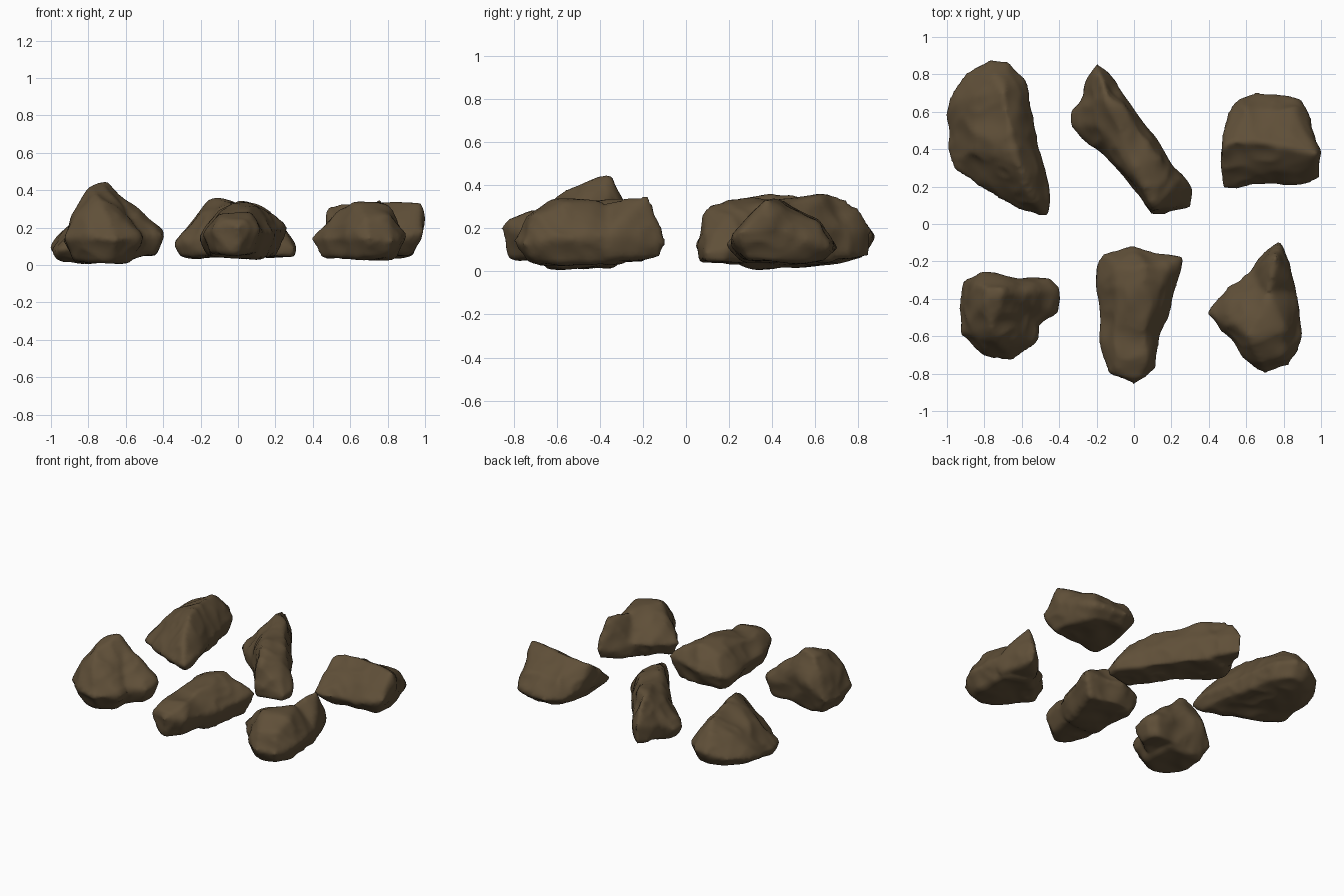
import bpy, bmesh
from mathutils import Vector, noise

stone = bpy.data.materials.new("brown stone")
stone.diffuse_color = (0.116, 0.079, 0.040, 1)


def lump(bm, rim, top, base, shrink):
    """Convex chunk: rim points at the widest height, extra points, shrunken rim as underside."""
    c = sum((Vector(p) for p in rim), Vector()) / len(rim)
    under = [(c.x + (x - c.x) * shrink, c.y + (y - c.y) * shrink, base) for x, y, z in rim]
    vs = [bm.verts.new(p) for p in list(rim) + list(top) + under]
    res = bmesh.ops.convex_hull(bm, input=vs)
    junk = {g for g in res["geom_interior"] + res["geom_unused"] if isinstance(g, bmesh.types.BMVert)}
    bmesh.ops.delete(bm, geom=list(junk), context='VERTS')


def rock(name, seed, *lumps):
    """Fuse the chunks into one weathered stone."""
    bm = bmesh.new()
    for l in lumps:
        lump(bm, *l)
    me = bpy.data.meshes.new(name)
    bm.to_mesh(me)
    bm.free()
    ob = bpy.data.objects.new(name, me)
    bpy.context.collection.objects.link(ob)
    rm = ob.modifiers.new("fuse", 'REMESH')
    rm.mode, rm.voxel_size = 'VOXEL', 0.018
    sm = ob.modifiers.new("wear", 'SMOOTH')
    sm.factor, sm.iterations = 0.5, 3
    dg = bpy.context.evaluated_depsgraph_get()
    me = bpy.data.meshes.new_from_object(ob.evaluated_get(dg))
    ob.modifiers.clear()
    ob.data = me
    # broad dents and ridges along the normals
    off = Vector((seed * 7.3, seed * 3.1, seed))
    moves = []
    for v in me.vertices:
        q = v.co + off
        d = 0.02 * noise.noise(q * 5) + 0.016 * (0.35 - abs(noise.noise(q * 8))) + 0.002
        moves.append(v.co + v.normal * d)
    for v, p in zip(me.vertices, moves):
        v.co = p
        v.co.z = max(p.z, 0)
    me.materials.clear()
    me.materials.append(stone)
    for p in me.polygons:
        p.use_smooth = True
        p.material_index = 0


# peaked stone with a side shoulder
rock("peaked_rock", 1,
     ([(-.92, -.29, .12), (-.8, -.26, .24), (-.69, -.28, .28), (-.55, -.3, .2), (-.52, -.5, .15),
       (-.52, -.63, .14), (-.65, -.74, .14), (-.8, -.69, .15), (-.93, -.59, .14), (-.94, -.4, .12)],
      [(-.8, -.42, .43), (-.7, -.35, .45), (-.76, -.56, .39), (-.87, -.5, .27), (-.64, -.62, .26),
       (-.8, -.33, .41)], .02, .68),
     ([(-.75, -.28, .2), (-.45, -.29, .18), (-.40, -.35, .17), (-.41, -.47, .16), (-.52, -.53, .17),
       (-.75, -.6, .17)],
      [(-.6, -.35, .34), (-.5, -.36, .27), (-.52, -.45, .25), (-.7, -.38, .42)], .05, .75))

# long wedge standing front to back
rock("wedge_rock", 2,
     ([(-.2, -.24, .14), (-.17, -.15, .16), (-.01, -.12, .18), (.1, -.14, .19), (.26, -.18, .2),
       (.2, -.4, .17), (.13, -.62, .17), (-.18, -.66, .16), (-.19, -.45, .15)],
      [(-.1, -.24, .28), (.06, -.22, .33), (.18, -.24, .28), (.06, -.58, .31), (-.1, -.55, .3)], .05, .76),
     ([(-.19, -.45, .16), (-.18, -.68, .17), (-.13, -.8, .2), (0, -.87, .21), (.11, -.77, .19), (.14, -.55, .17)],
      [(-.1, -.77, .26), (.07, -.75, .27), (.06, -.5, .32), (-.1, -.5, .3)], .06, .72))

# pointed stone with a raised tail
rock("pointed_rock", 3,
     ([(.38, -.48, .14), (.51, -.32, .15), (.66, -.22, .17), (.82, -.27, .17), (.87, -.4, .16),
       (.9, -.6, .15), (.83, -.76, .13), (.7, -.8, .14), (.59, -.72, .15), (.48, -.6, .14)],
      [(.5, -.48, .25), (.62, -.6, .33), (.72, -.4, .32), (.8, -.55, .31), (.68, -.74, .26), (.8, -.7, .26)],
      .04, .75),
     ([(.6, -.27, .14), (.72, -.14, .13), (.78, -.1, .14), (.81, -.2, .16), (.86, -.38, .15), (.65, -.45, .15)],
      [(.76, -.17, .35), (.72, -.35, .32)], .06, .85))

# broad slab sloping down to the left
rock("broad_rock", 4,
     ([(-.91, .81, .13), (-.77, .875, .16), (-.67, .87, .17), (-.58, .78, .17), (-.52, .48, .16),
       (-.49, .3, .15), (-.45, .13, .14), (-.455, .03, .12), (-.62, .08, .12), (-.8, .19, .1),
       (-.96, .28, .08), (-1.01, .43, .08), (-.99, .64, .1)],
      [(-.62, .32, .36), (-.66, .5, .36), (-.7, .7, .33), (-.85, .4, .25), (-.85, .68, .26),
       (-.55, .16, .27), (-.75, .8, .26), (-.97, .4, .02), (-.75, .3, .02), (-.75, .55, .02)], .07, .85))

# slanting broad-backed ridge with a stub at each end
rock("ridge_rock", 5,
     ([(-.34, .53, .11), (-.34, .6, .12), (-.26, .69, .17), (-.08, .72, .2), (.14, .42, .19),
       (.29, .22, .12), (.05, .15, .15), (-.14, .34, .16)],
      [(-.15, .68, .36), (-.05, .62, .35), (.14, .34, .3), (.04, .24, .32), (-.19, .53, .29),
       (-.05, .38, .31), (.21, .22, .23)], .05, .85),
     ([(-.28, .62, .16), (-.25, .78, .18), (-.2, .87, .2), (-.15, .82, .19), (-.05, .66, .18)],
      [(-.19, .82, .28), (-.15, .7, .36), (-.1, .6, .35)], .07, .85),
     ([(-.02, .24, .13), (.09, .05, .14), (.16, .05, .13), (.21, .1, .12), (.31, .08, .09),
       (.325, .19, .09), (.2, .34, .15)],
      [(.1, .1, .29), (.04, .24, .32), (.14, .32, .3), (.22, .18, .23)], .04, .88))

# squared roof-shaped block
rock("block_rock", 6,
     ([(.475, .19, .12), (.47, .53, .16), (.53, .66, .12), (.65, .71, .11), (.88, .66, .11),
       (.93, .58, .14), (1.0, .4, .2), (.99, .24, .18), (.78, .2, .12)],
      [(.48, .42, .31), (.54, .44, .33), (.65, .44, .34), (.83, .42, .34), (.98, .37, .33), (.6, .62, .23),
       (.86, .6, .23)], .05, .74))
